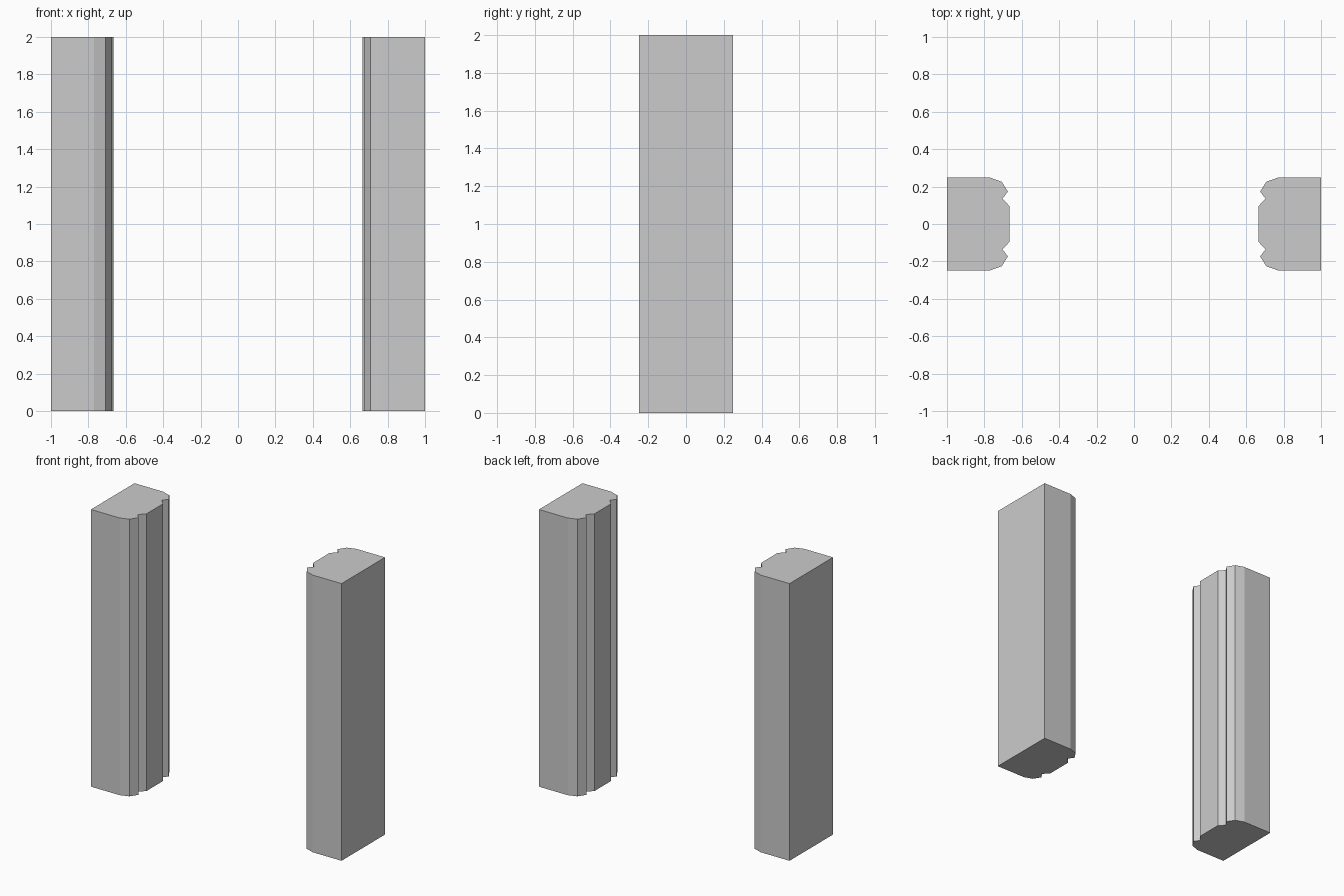
import bpy, bmesh

if "Cube" in bpy.data.objects:
    bpy.data.objects.remove(bpy.data.objects["Cube"])

HEIGHT = 2.0
# Half of the moulded jamb outline (x, y), from outer wall to inner face
HALF = [(1.0, 0.248), (0.77, 0.248), (0.707, 0.226), (0.674, 0.173),
        (0.703, 0.136), (0.664, 0.094)]


def make_jamb(name, side):
    """Extrude the outline, mirrored front to back, on the given side of x."""
    outline = HALF + [(x, -y) for x, y in reversed(HALF)]
    bm = bmesh.new()
    base = bm.faces.new([bm.verts.new((side * x, y, 0)) for x, y in outline])
    top = bmesh.ops.extrude_face_region(bm, geom=[base], use_keep_orig=True)["geom"]
    verts = [g for g in top if isinstance(g, bmesh.types.BMVert)]
    bmesh.ops.translate(bm, verts=verts, vec=(0, 0, HEIGHT))
    bmesh.ops.recalc_face_normals(bm, faces=bm.faces)
    mesh = bpy.data.meshes.new(name)
    bm.to_mesh(mesh)
    bm.free()
    bpy.context.collection.objects.link(bpy.data.objects.new(name, mesh))


# Two facing door jambs
make_jamb("left_jamb", -1)
make_jamb("right_jamb", 1)
